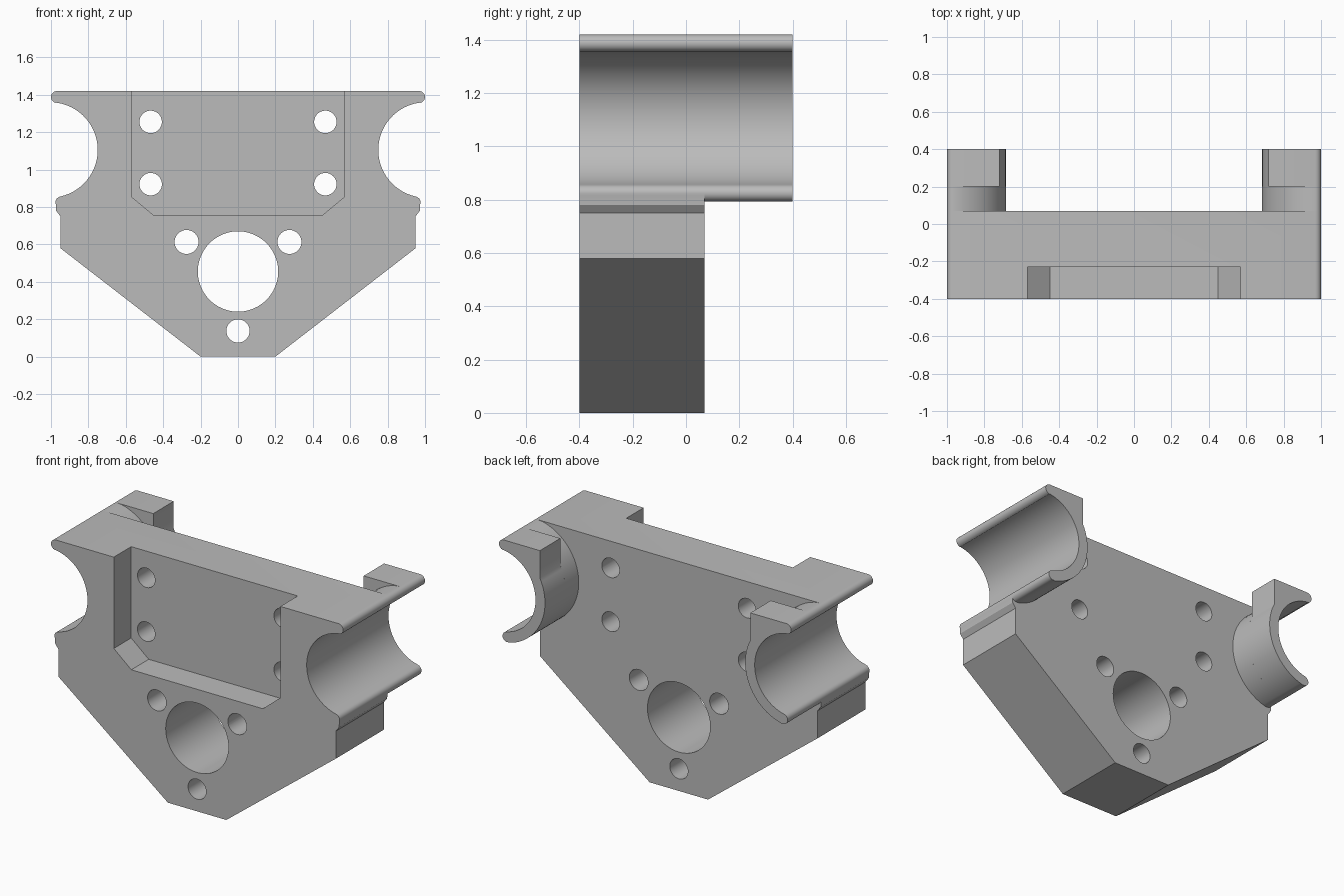
import bpy, bmesh
from math import cos, sin, radians

FRONT, BACK = -0.4, 0.07
TOP = 1.42
BORE = (1.005, 1.105)       # centre of each side cradle
UPPER_TIP = (0.968, 1.388)  # centres of the rounded lips
LOWER_TIP = (0.945, 0.825)

cube = bpy.data.objects.get("Cube")
if cube:
    bpy.data.objects.remove(cube)

grey = bpy.data.materials.new("plain grey")
grey.use_nodes = True
colour = (0.5, 0.5, 0.5, 1)
grey.diffuse_color = colour
grey.node_tree.nodes["Principled BSDF"].inputs["Base Color"].default_value = colour


def arc(centre, radius, start, end, steps):
    angles = [radians(start + (end - start) * i / steps) for i in range(steps + 1)]
    return [(centre[0] + radius * cos(a), centre[1] + radius * sin(a)) for a in angles]


def mirrored(points):
    return [(-x, z) for x, z in reversed(points)]


def extrude(name, points, y0, y1):
    """Extrude an (x, z) outline along y."""
    bm = bmesh.new()
    face = bm.faces.new([bm.verts.new((x, y0, z)) for x, z in points])
    new = bmesh.ops.extrude_face_region(bm, geom=[face])["geom"]
    moved = [v for v in new if isinstance(v, bmesh.types.BMVert)]
    bmesh.ops.translate(bm, verts=moved, vec=(0, y1 - y0, 0))
    bmesh.ops.recalc_face_normals(bm, faces=bm.faces)
    mesh = bpy.data.meshes.new(name)
    bm.to_mesh(mesh)
    bm.free()
    mesh.materials.append(grey)
    obj = bpy.data.objects.new(name, mesh)
    bpy.context.collection.objects.link(obj)
    return obj


def select(obj):
    bpy.ops.object.select_all(action="DESELECT")
    obj.select_set(True)
    bpy.context.view_layer.objects.active = obj


def cut(obj, cutter):
    select(obj)
    mod = obj.modifiers.new("cut", "BOOLEAN")
    mod.operation = "DIFFERENCE"
    mod.solver = "EXACT"
    mod.object = cutter
    bpy.ops.object.modifier_apply(modifier=mod.name)
    bpy.data.objects.remove(cutter)


def smooth(obj):
    select(obj)
    bpy.ops.object.shade_smooth_by_angle(angle=radians(30))


# Cradle mouth shared by the body and the clips: upper lip, bore
cradle = arc(UPPER_TIP, 0.032, 90, -82, 10) + arc(BORE, 0.255, 98, 257, 36)

# Main plate
half = cradle + arc(LOWER_TIP, 0.031, 78, -20, 6)
half += [(0.972, 0.78), (0.95, 0.75), (0.95, 0.58), (0.2, 0)]
body = extrude("body_plate", half + mirrored(half), FRONT, BACK)

# Front pocket, open at the top
pocket = [(0.57, 1.6), (0.57, 0.855), (0.45, 0.755)]
cut(body, extrude("pocket_cutter", pocket + mirrored(pocket), FRONT - 0.1, -0.23))

# Through holes: x, z, radius
holes = [(0, 0.455, 0.215), (0, 0.137, 0.062)]
for side in (-1, 1):
    holes += [(side * 0.467, 1.255, 0.06), (side * 0.467, 0.922, 0.06),
              (side * 0.275, 0.613, 0.064)]
for x, z, r in holes:
    circle = arc((x, z), r, 0, 360, 48)[:-1]
    cut(body, extrude("hole_cutter", circle, FRONT - 0.1, BACK + 0.1))
smooth(body)

# Clips behind the plate: a curved neck, then a square-topped end
hook = cradle + arc(LOWER_TIP, 0.031, 78, -100, 10)
neck = hook + arc(BORE, 0.32, 257, 103, 36)
end = hook + arc(BORE, 0.32, 257, 153, 26) + [(0.72, TOP)]
for side, flip in (("left", list), ("right", mirrored)):
    smooth(extrude(side + "_clip_neck", flip(neck), BACK, 0.2))
    smooth(extrude(side + "_clip_end", flip(end), 0.2, 0.4))
